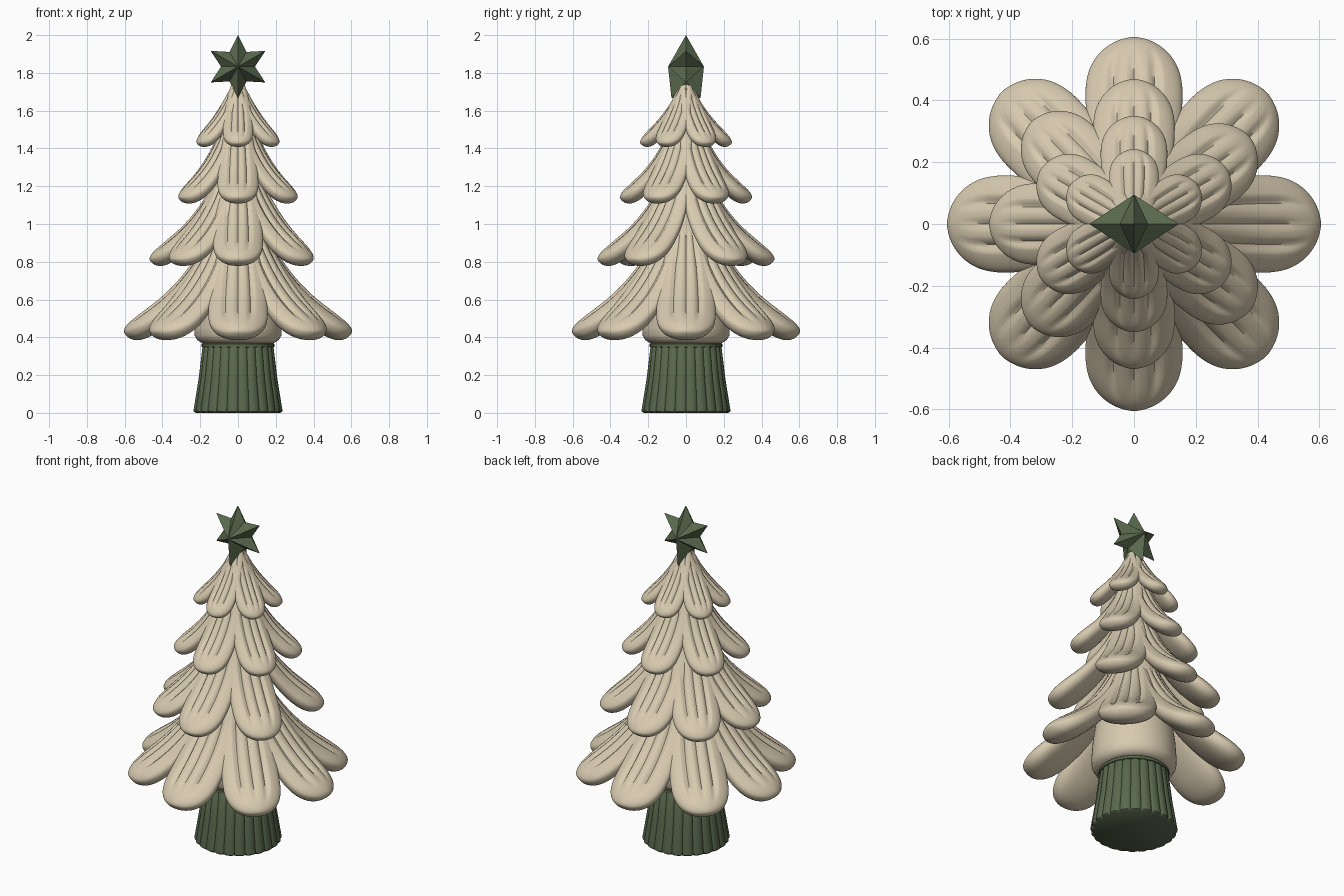
import bpy, bmesh, math
from mathutils import Vector

cube = bpy.data.objects.get("Cube")
if cube:
    bpy.data.objects.remove(cube, do_unlink=True)


def material(name, color):
    m = bpy.data.materials.new(name)
    m.use_nodes = True
    m.diffuse_color = color
    m.node_tree.nodes["Principled BSDF"].inputs["Base Color"].default_value = color
    return m


CREAM = material("cream", (0.68, 0.59, 0.43, 1))
GREEN = material("dark green", (0.1, 0.14, 0.075, 1))


def finish(bm, name, mat, smooth_angle=None):
    bmesh.ops.recalc_face_normals(bm, faces=bm.faces)
    mesh = bpy.data.meshes.new(name)
    bm.to_mesh(mesh)
    bm.free()
    mesh.materials.append(mat)
    obj = bpy.data.objects.new(name, mesh)
    bpy.context.collection.objects.link(obj)
    if smooth_angle:
        bpy.ops.object.select_all(action='DESELECT')
        obj.select_set(True)
        bpy.context.view_layer.objects.active = obj
        bpy.ops.object.shade_smooth_by_angle(angle=math.radians(smooth_angle))
    return obj


def skin(bm, rings):
    """Join rings of points into a closed tube."""
    loops = [[bm.verts.new(p) for p in ring] for ring in rings]
    n = len(loops[0])
    for a, b in zip(loops, loops[1:]):
        for i in range(n):
            j = (i + 1) % n
            bm.faces.new((a[i], a[j], b[j], b[i]))
    bm.faces.new(loops[0])
    bm.faces.new(loops[-1])


def lathe(name, profile, mat, segments, flute=None, angle=50):
    rings = []
    for r, z in profile:
        ring = []
        for i in range(segments):
            a = math.tau * i / segments
            k = r * flute(a) if flute else r
            ring.append((k * math.cos(a), k * math.sin(a), z))
        rings.append(ring)
    bm = bmesh.new()
    skin(bm, rings)
    return finish(bm, name, mat, angle)


# Petals: puffy tongues swept along a curve, grooved on top and full underneath
STEPS, RING = 30, 72


def groove(x, u):
    fade = min(1, max(0, (0.93 - u) / 0.15))
    total = 0
    for c, strength in ((-0.45, 1), (0, 0.7), (0.45, 1)):
        total += strength * math.exp(-((x - c) / 0.07) ** 2)
    return total * fade


def petal(bm, angle, p0, p1, p2, width, thick):
    p0, p1, p2 = Vector(p0), Vector(p1), Vector(p2)
    out = Vector((math.cos(angle), math.sin(angle), 0))
    side = Vector((-out.y, out.x, 0))
    up = Vector((0, 0, 1))
    rings = []
    for s in range(STEPS + 1):
        u = math.sin(math.pi / 2 * s / STEPS * 0.985)
        p = p0 * (1 - u) ** 2 + p1 * 2 * u * (1 - u) + p2 * u * u
        t = ((p1 - p0) * (1 - u) + (p2 - p1) * u).normalized()
        normal = out * -t.y + up * t.x
        center = out * p.x + up * p.y
        tip = max(0, (u - 0.72) / 0.28)
        grow = min(1, u / 0.75)
        w = width * (0.45 + 0.55 * grow * (2 - grow)) * math.sqrt(1 - tip ** 2.6)
        h = thick * (0.6 + 0.4 * grow)
        above = h * math.sqrt(1 - tip ** 3)
        below = 1.95 * h * math.sqrt(1 - tip ** 4)
        ring = []
        for i in range(RING):
            a = math.tau * i / RING
            x, y = math.cos(a), math.sin(a)
            if y > 0:
                lift = above * (y ** 0.85 - 0.45 * groove(x, u))
            else:
                lift = below * y
            droop = 0.45 * above * x * x
            ring.append(center + side * (w * x) + normal * (lift - droop))
        rings.append(ring)
    skin(bm, rings)


# Each tier: petal directions in degrees, then the curve's start, bend and tip
# as (radius, height), half width, half thickness
EIGHT = range(0, 360, 45)
SEVEN = (-90, -36, 36, 90, 135, 180, 225)
SIX = range(30, 390, 60)
TIERS = {
    "bottom_branches": (EIGHT, (0.10, 1.00), (0.26, 0.60), (0.603, 0.425), 0.157, 0.046),
    "lower_branches": (SEVEN, (0.07, 1.32), (0.17, 0.98), (0.467, 0.808), 0.132, 0.039),
    "upper_branches": (SIX, (0.04, 1.59), (0.125, 1.27), (0.348, 1.135), 0.108, 0.034),
    "top_branches": (SIX, (0.012, 1.74), (0.088, 1.55), (0.24, 1.425), 0.08, 0.027),
}
for name, (directions, *spec) in TIERS.items():
    bm = bmesh.new()
    for d in directions:
        petal(bm, math.radians(d), *spec)
    finish(bm, name, CREAM, 60)

# Inner body that fills the gaps between the petals
lathe("tree_core", [(0.15, 0.37), (0.19, 0.37), (0.215, 0.385), (0.23, 0.41), (0.232, 0.45),
                    (0.225, 0.55), (0.2, 0.72), (0.14, 1.0), (0.1, 1.3), (0.06, 1.53),
                    (0.035, 1.68), (0.012, 1.745)], CREAM, 64)

# Fluted trunk
FLUTES = 24
lathe("trunk", [(0.225, 0), (0.236, 0.008), (0.236, 0.02), (0.21, 0.18), (0.19, 0.345),
                (0.183, 0.356)], GREEN, FLUTES * 10,
      lambda a: 0.955 + 0.045 * abs(math.sin(a * FLUTES / 2)) ** 0.6)
lathe("trunk_collar", [(0.18, 0.345), (0.192, 0.35), (0.192, 0.365), (0.18, 0.375)], GREEN, 64)

# Six-pointed faceted star whose lowest point straddles the tree top
bm = bmesh.new()
Z = 1.833
outline = []
for i in range(12):
    r = 0.09 if i % 2 else 0.167
    a = math.pi / 2 + math.tau * i / 12
    outline.append((r * math.cos(a), Z + r * math.sin(a)))
lowest = {}
rim = [bm.verts.new((x, 0, z)) for x, z in outline]
for s in (-1, 1):
    apex = bm.verts.new((0, s * 0.095, Z))
    ring = list(rim)
    ring[6] = lowest[s] = bm.verts.new((0, s * 0.077, Z - 0.165))
    for i in range(12):
        bm.faces.new((apex, ring[i], ring[(i + 1) % 12]))
for i in (5, 7):
    bm.faces.new((rim[i], lowest[-1], lowest[1]))
bm.verts.remove(rim[6])
finish(bm, "star", GREEN)
